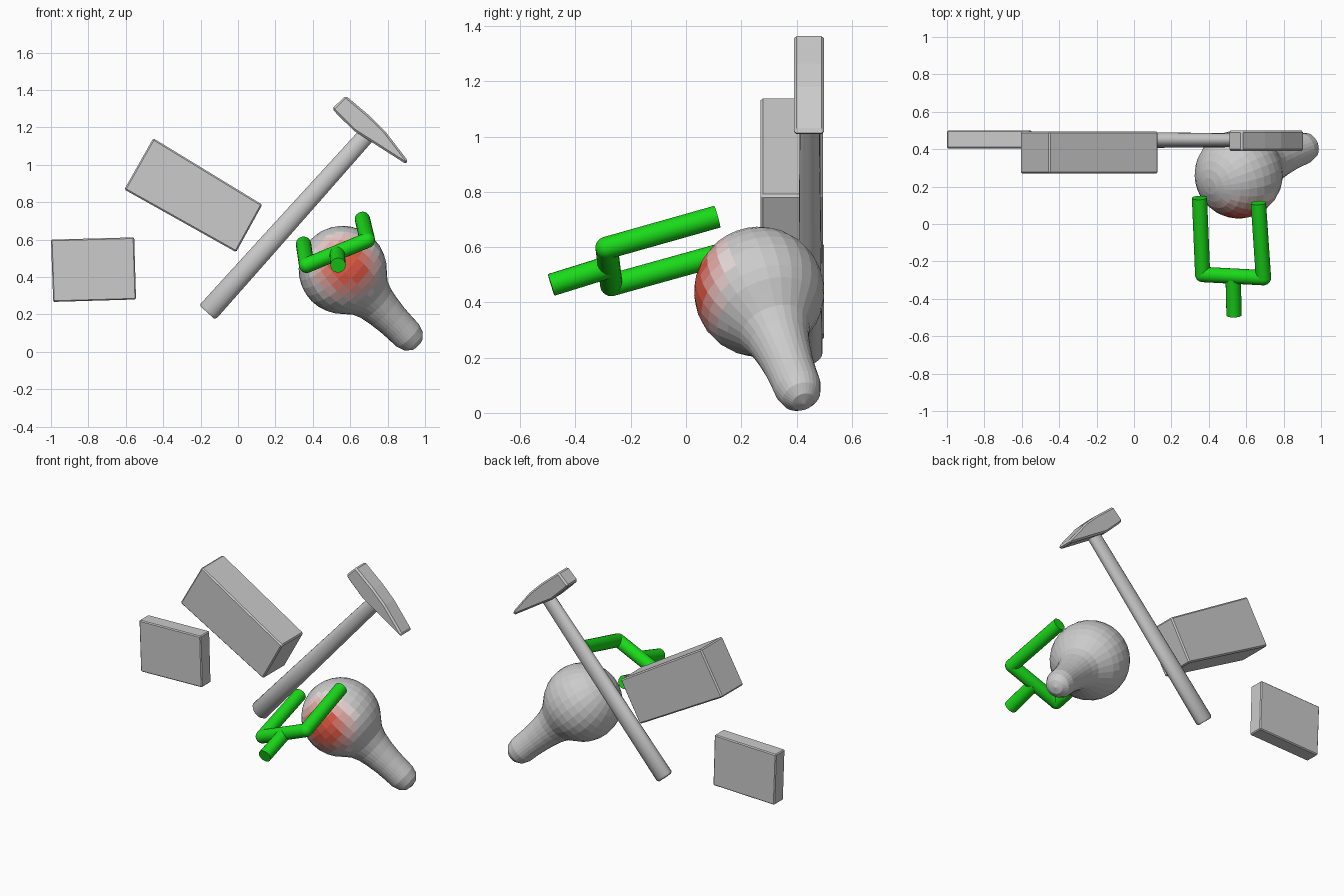
import bpy, bmesh
from math import sin, cos, pi, degrees
from mathutils import Vector

if "Cube" in bpy.data.objects:
    bpy.data.objects.remove(bpy.data.objects["Cube"])


def material(name, rgb):
    m = bpy.data.materials.new(name)
    m.diffuse_color = (*rgb, 1)
    m.use_nodes = True
    m.node_tree.nodes["Principled BSDF"].inputs["Base Color"].default_value = m.diffuse_color
    return m


def add_object(name, bm):
    bmesh.ops.recalc_face_normals(bm, faces=bm.faces)
    mesh = bpy.data.meshes.new(name)
    bm.to_mesh(mesh)
    bm.free()
    ob = bpy.data.objects.new(name, mesh)
    bpy.context.collection.objects.link(ob)
    return ob


def smooth(ob, angle=0.7):
    bpy.ops.object.select_all(action='DESELECT')
    ob.select_set(True)
    bpy.context.view_layer.objects.active = ob
    bpy.ops.object.shade_smooth_by_angle(angle=angle)


def slab(name, outline, y0, y1, bevel):
    """Extrude an x-z outline from y0 to y1 with softened edges."""
    bm = bmesh.new()
    face = bm.faces.new([bm.verts.new((x, y0, z)) for x, z in outline])
    ext = bmesh.ops.extrude_face_region(bm, geom=[face])
    for v in ext["geom"]:
        if isinstance(v, bmesh.types.BMVert):
            v.co.y = y1
    ob = add_object(name, bm)
    mod = ob.modifiers.new("soft_edges", 'BEVEL')
    mod.width, mod.segments = bevel, 1
    return ob


def lathe(name, start, end, profile, sides, flat=1.0):
    """Revolve (distance, radius) points around the line start -> end.
    flat squashes the cross-section along y."""
    start, axis = Vector(start), (Vector(end) - Vector(start)).normalized()
    u = axis.cross(Vector((0, 1, 0))).normalized()
    w = axis.cross(u)
    bm = bmesh.new()
    rings = []
    for t, r in profile:
        c = start + axis * t
        if r == 0:
            rings.append([bm.verts.new(c)] * sides)
        else:
            rings.append([bm.verts.new(c + u * r * cos(a) + w * r * flat * sin(a))
                          for a in (2 * pi * i / sides for i in range(sides))])
    for a, b in zip(rings, rings[1:]):
        for i in range(sides):
            j = (i + 1) % sides
            quad = list(dict.fromkeys((a[i], a[j], b[j], b[i])))
            bm.faces.new(quad)
    return add_object(name, bm)


def rod(name, start, end, r, mat, round_start=False, round_end=False):
    length = (Vector(end) - Vector(start)).length
    arc = [k * pi / 12 for k in range(1, 6)]
    head = [(-r, 0)] + [(-r * cos(a), r * sin(a)) for a in arc] if round_start else [(0, 0)]
    tail = [(length + r * sin(a), r * cos(a)) for a in arc] + [(length + r, 0)] if round_end else [(length, 0)]
    ob = lathe(name, start, end, head + [(0, r), (length, r)] + tail, 20)
    ob.data.materials.append(mat)
    smooth(ob)
    return ob


# Two plain blocks
slab("small_block", [(-1.0, 0.6), (-0.555, 0.612), (-0.545, 0.28), (-0.988, 0.267)],
     0.405, 0.5, 0.006)
slab("large_block", [(-0.453, 1.142), (0.13, 0.787), (-0.01, 0.533), (-0.608, 0.868)],
     0.27, 0.495, 0.008)

# Hammer: tapered oval handle and a wedge-ended head
L = (Vector((0.69, 0, 1.162)) - Vector((-0.164, 0, 0.21))).length
handle = lathe("hammer_handle", (-0.164, 0.45, 0.21), (0.69, 0.447, 1.162),
               [(0, 0), (0, 0.048), (0.012, 0.058), (L * 0.4, 0.054), (L, 0.046), (L, 0)], 20, 0.76)
smooth(handle)
slab("hammer_head", [(0.503, 1.3), (0.576, 1.37), (0.605, 1.345), (0.7, 1.265), (0.786, 1.18),
                     (0.908, 1.022), (0.9, 1.003), (0.72, 1.118), (0.622, 1.18), (0.535, 1.265)],
     0.39, 0.5, 0.012)

# Bulb with a narrowing neck
centre, tip, R = Vector((0.56, 0.265, 0.438)), Vector((0.905, 0.405, 0.09)), 0.236
profile = [(-R, 0)]
profile += [(-R * cos(k * pi / 16), R * sin(k * pi / 16)) for k in range(1, 13)]
profile += [(0.21, 0.132), (0.26, 0.112), (0.32, 0.1), (0.39, 0.091), (0.45, 0.087),
            (0.51, 0.085), (0.555, 0.071), (0.583, 0.042), (0.594, 0)]
bulb = lathe("bulb", centre, tip, profile, 28)

# Red blush on the front of the bulb, fading to grey
grey, red, steps = Vector((0.8, 0.8, 0.8)), Vector((0.75, 0.1, 0.06)), 8
for k in range(steps):
    bulb.data.materials.append(material(f"blush_{k}", red.lerp(grey, k / (steps - 1))))
blush_dir = Vector((0.1, -1, 0.08))
for p in bulb.data.polygons:
    ang = degrees((p.center - centre).angle(blush_dir))
    p.material_index = max(0, min(steps - 1, round((ang - 22) / 36 * (steps - 1))))

# Green two-pronged fork
green = material("green", (0.01, 0.7, 0.01))
r = 0.041
left, right = (0.367, -0.27, 0.463), (0.692, -0.287, 0.597)
rod("fork_crossbar", left, right, r, green, True, True)
rod("fork_left_prong", left, (0.35, 0.14, 0.577), r, green, True)
rod("fork_right_prong", right, (0.665, 0.113, 0.71), r, green, True)
rod("fork_stem", (0.53, -0.279, 0.528), (0.535, -0.488, 0.463), r, green)
